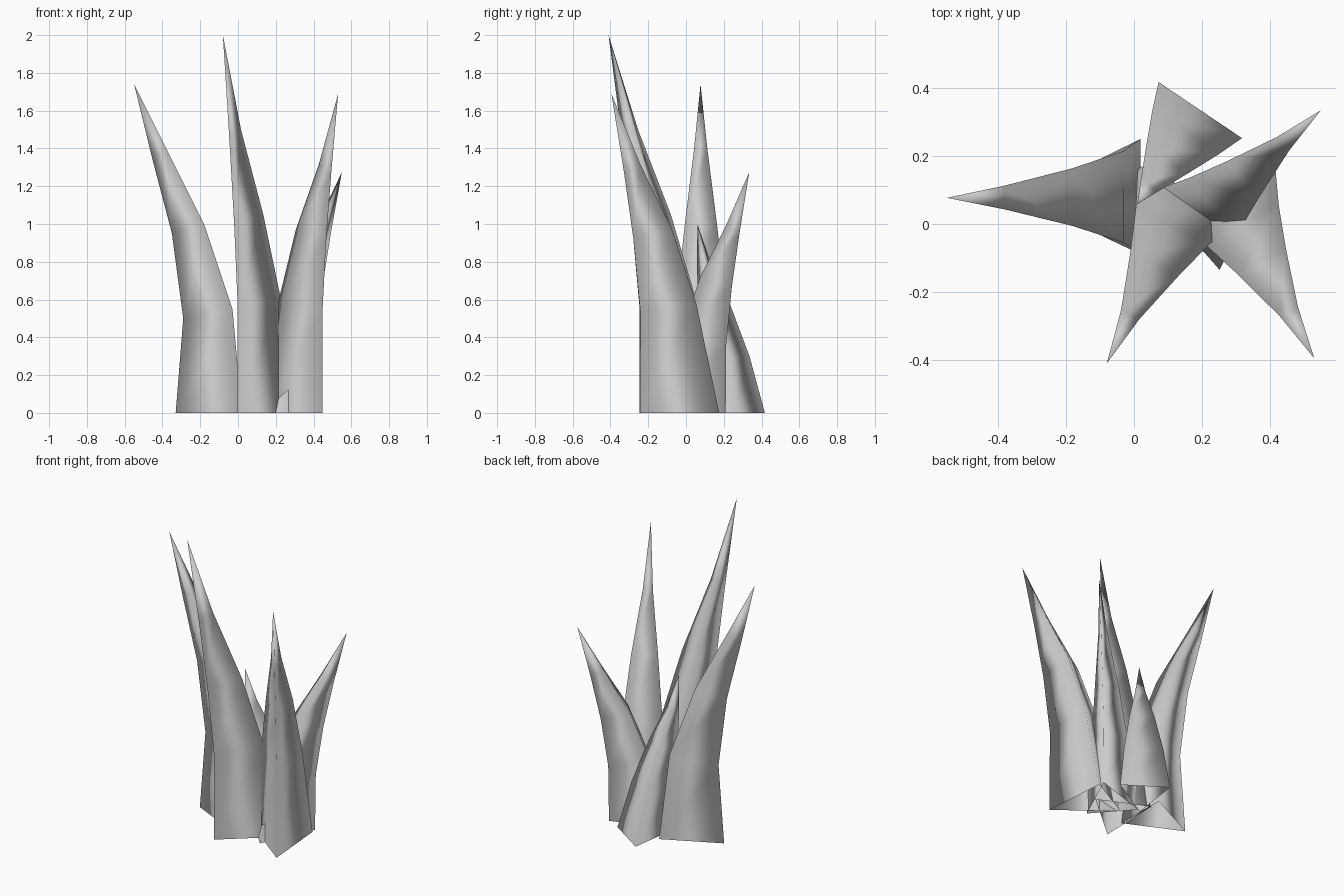
import bpy, bmesh
from math import pi, sin
from mathutils import Vector

if "Cube" in bpy.data.objects:
    bpy.data.objects.remove(bpy.data.objects["Cube"])

# Blade profiles per level: outward run, half width, ridge depth
SLIM = [(0.0, 0.17, 0.35), (0.05, 0.135, 0.26), (0.20, 0.085, 0.17), (0.40, 0.035, 0.075)]
FULL = [(0.0, 0.17, 0.385), (0.115, 0.122, 0.27), (0.24, 0.08, 0.19), (0.41, 0.03, 0.08)]
REACH = 0.57


def blade(name, root, tip, heights, profile=FULL, width=1.0, lean=0.0):
    """Three-sided hollow leaf: two inner edges and an outer ridge, narrowing to a tip."""
    root, top = Vector((*root, 0)), Vector(tip)
    out = Vector((top.x, top.y, 0)) - root
    stretch = out.length / REACH
    out.normalize()
    side = Vector((-out.y, out.x, 0))
    bm = bmesh.new()
    rings = []
    for (run, half, depth), z in zip(profile, [0.0] + heights):
        mid = root + out * (run * stretch + lean * sin(pi * z / top.z))
        up = Vector((0, 0, z))
        drop = Vector((0, 0, 0.05 if z else 0))
        rings.append([bm.verts.new(p) for p in (
            mid + side * half * width + up,
            mid - side * half * width + up,
            mid + out * depth * width + up - drop)])
    apex = bm.verts.new(top)
    for low, high in zip(rings, rings[1:]):
        for i in range(3):
            j = (i + 1) % 3
            bm.faces.new((low[i], low[j], high[j], high[i]))
    for i in range(3):
        bm.faces.new((rings[-1][i], rings[-1][(i + 1) % 3], apex))
    for f in bm.faces:
        f.smooth = True
    bmesh.ops.recalc_face_normals(bm, faces=bm.faces)
    mesh = bpy.data.meshes.new(name)
    bm.to_mesh(mesh)
    bm.free()
    obj = bpy.data.objects.new(name, mesh)
    bpy.context.collection.objects.link(obj)
    return obj


# Four blades fanning outward
blade("left_blade", (0.02, 0.08), (-0.55, 0.077, 1.74), [0.55, 1.0, 1.4], SLIM)
blade("tall_front_blade", (0.165, 0.10), (-0.08, -0.41, 2.0), [0.61, 1.05, 1.5])
blade("front_right_blade", (0.265, 0.095), (0.53, -0.395, 1.69), [0.58, 0.97, 1.32])
blade("back_right_blade", (0.15, -0.02), (0.55, 0.335, 1.275), [0.41, 0.72, 1.0], width=0.9)
# Short back blade leaning inward
blade("short_back_blade", (0.195, 0.335), (0.01, 0.06, 1.0), [0.3, 0.58, 0.8], SLIM, width=0.87, lean=0.06)
